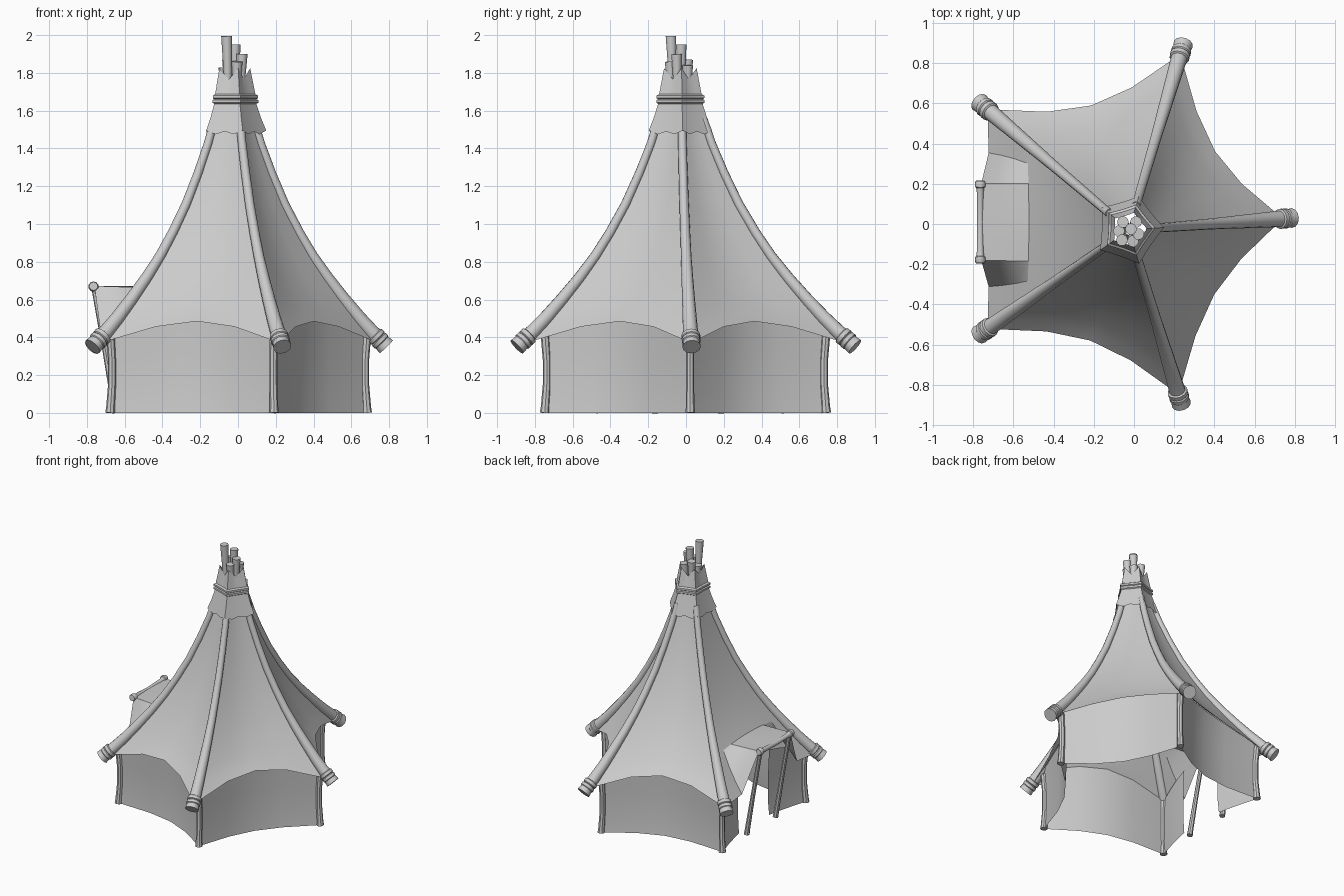
import bpy, bmesh, math
from mathutils import Vector

if "Cube" in bpy.data.objects:
    bpy.data.objects.remove(bpy.data.objects["Cube"])

HUB = Vector((-0.025, -0.03, 0))
ENDS = [Vector(p) for p in ((0.785, 0.03, 0), (0.245, 0.895, 0), (-0.77, 0.605, 0),
                            (-0.77, -0.55, 0), (0.235, -0.895, 0))]
DOOR = 2                       # the panel between ends 2 and 3 holds the entrance
EAVE, LIFT = 0.945, 0.68
WALLS = (0.875, 0.835, 0.875, 0.875, 0.83)      # reach of each wall corner
# height of a roof pole at each fraction of its reach from the hub
SLOPE = [(0.13, 1.56), (0.18, 1.425), (0.25, 1.27), (0.335, 1.105), (0.43, 0.955), (0.52, 0.83),
         (0.62, 0.712), (0.72, 0.605), (0.82, 0.505), (0.9, 0.432), (1.0, 0.35)]


def interp(table, t):
    for (a, u), (b, v) in zip(table, table[1:]):
        if t <= b:
            return u + (v - u) * (t - a) / (b - a)
    return table[-1][1]


def finish(name, bm, angle=40):
    bmesh.ops.recalc_face_normals(bm, faces=bm.faces)
    me = bpy.data.meshes.new(name)
    bm.to_mesh(me)
    bm.free()
    me.shade_smooth()
    me.set_sharp_from_angle(angle=math.radians(angle))
    ob = bpy.data.objects.new(name, me)
    bpy.context.collection.objects.link(ob)
    return ob


def sheet(name, rows, closed=False, angle=40):
    bm = bmesh.new()
    g = [[bm.verts.new(p) for p in r] for r in rows]
    n = len(rows[0])
    for a, b in zip(g, g[1:]):
        for j in range(n if closed else n - 1):
            k = (j + 1) % n
            bm.faces.new((a[j], a[k], b[k], b[j]))
    return finish(name, bm, angle)


def tube(name, pts, radii, sides=12):
    pts = [Vector(p) for p in pts]
    d = (pts[-1] - pts[0]).normalized()
    ref = Vector((1, 0, 0)) if abs(d.y) > 0.9 else Vector((0, 1, 0))
    bm = bmesh.new()
    rings = []
    for i, (p, r) in enumerate(zip(pts, radii)):
        t = (pts[min(i + 1, len(pts) - 1)] - pts[max(i - 1, 0)]).normalized()
        u = t.cross(ref).normalized()
        v = t.cross(u)
        rings.append([bm.verts.new(p + r * (math.cos(a) * u + math.sin(a) * v))
                      for a in (2 * math.pi * k / sides for k in range(sides))])
    for a, b in zip(rings, rings[1:]):
        for k in range(sides):
            m = (k + 1) % sides
            bm.faces.new((a[k], a[m], b[m], b[k]))
    bm.faces.new(rings[0])
    bm.faces.new(rings[-1])
    return finish(name, bm)


def on_pole(i, t, z=None):
    p = HUB.lerp(ENDS[i % 5], t)
    p.z = interp(SLOPE, t) if z is None else z
    return p


def cloth(i, t, s, sag=0.16):
    """Point on the roof cloth between two poles, sagging inward and arched at the eave."""
    p = on_pole(i, t).lerp(on_pole(i + 1, t), s)
    b = 4 * s * (1 - s)
    q = HUB.lerp(p, 1 - sag * b * (0.5 + 0.5 * t / EAVE))
    q.z = p.z + (0.115 * b - 0.025) * (t / EAVE) ** 4
    return q


def door_cloth(t, s):
    """Roof cloth of the entrance side, lifted outward into an awning."""
    p = cloth(DOOR, t, s, 0.02)
    if t >= LIFT:
        w = (t - LIFT) / (EAVE - LIFT)
        if abs(s - 0.5) < 0.26:
            a = cloth(DOOR, LIFT, s, 0.02)
            p = a.lerp(Vector((-0.76, 0.01 - 0.76 * (s - 0.5), 0.672)), w)
        elif 0.1 < s < 0.9:
            p.y = 0.01 + (p.y - 0.01) * (1 - 0.18 * w)
            p.z -= 0.03 * w
    return p


# roof cloth, walls, roof poles and corner posts
S4 = [k / 4 for k in range(5)]
S8 = [k / 8 for k in range(9)]
TS = [t for t, _ in SLOPE if t < 0.65] + [LIFT, 0.77, 0.86, EAVE]
ring_r = [(0.0, 0.02), (0.5, 0.027), (0.9, 0.04), (0.922, 0.041), (0.926, 0.05), (0.944, 0.05),
          (0.948, 0.044), (0.952, 0.05), (0.968, 0.05), (0.972, 0.045), (1.0, 0.049)]
BOW = [(0.0, 1.0), (0.2, 0.985), (0.6, 0.985), (1.0, 1.0)]


def wall_rows(i, ss):
    rows = []
    for f, k in BOW:
        row = []
        for s in ss:
            p = cloth(i, WALLS[i] * (1 - s) + WALLS[(i + 1) % 5] * s, s)
            q = HUB.lerp(Vector((p.x, p.y, 0)), k)
            q.z = (p.z - 0.006) * f
            row.append(q)
        rows.append(row)
    return rows


for i in range(5):
    if i == DOOR:
        sheet("entrance_roof", [[door_cloth(t, s) for s in S8] for t in TS], angle=25)
        sheet("entrance_wall_back", wall_rows(i, (0, 0.1, 0.2, 0.28)))
        sheet("entrance_wall_front", wall_rows(i, (0.7, 0.8, 0.9, 1)))
    else:
        sheet("roof_panel", [[cloth(i, t, s) for s in S4] for t in TS])
        sheet("wall_panel", wall_rows(i, S4))
    ts = [t for t, _ in SLOPE[:-1]] + [t for t, _ in ring_r[3:]]
    tube("roof_pole", [on_pole(i, t) for t in ts], [interp(ring_r, t) for t in ts])
    tube("corner_post", [on_pole(i, WALLS[i] * k, z) for k, z in
                         ((1.0, 0), (0.997, 0.03), (0.985, 0.15), (0.985, 0.28), (1.0, 0.43))],
         (0.026, 0.023, 0.021, 0.021, 0.023), 8)


# pentagonal collar with wavy hem, two bands and torn top edge
def collar_row(r, z, dip_q=0.0, dip_m=0.0):
    row = []
    for i in range(5):
        a, b = [HUB + (ENDS[k % 5] - HUB).normalized() * r for k in (i, i + 1)]
        for s in (0, 0.25, 0.5, 0.75):
            p = HUB.lerp(a.lerp(b, s), 1 - 0.03 * 4 * s * (1 - s))
            p.z = z - (0, dip_q, dip_m, dip_q)[int(s * 4)]
            row.append(p)
    return row


sheet("collar", [collar_row(0.175, 1.495, 0.02, 0.005), collar_row(0.148, 1.56), collar_row(0.123, 1.636),
                 collar_row(0.133, 1.642), collar_row(0.133, 1.656), collar_row(0.123, 1.661),
                 collar_row(0.132, 1.666), collar_row(0.132, 1.68), collar_row(0.117, 1.688),
                 collar_row(0.09, 1.825, 0.03, 0.06)], closed=True, angle=35)

# bundle of pole tips poking out of the collar
for x, y, z in ((-0.06, -0.08, 1.995), (-0.015, -0.025, 1.95), (0.022, -0.05, 1.9), (-0.055, 0.01, 1.87),
                (-0.005, -0.085, 1.86), (0.01, 0.01, 1.84), (-0.075, -0.035, 1.83)):
    top = Vector((x, y, z))
    foot = HUB.lerp(Vector((x, y, 0)), 0.7)
    foot.z = 1.6
    tube("pole_tip", (foot, foot.lerp(top, 0.6), top), (0.022, 0.023, 0.029), 10)

# awning bar with knobbed ends, and its two leaning posts
ys = (-0.195, -0.185, -0.165, -0.16, -0.14, 0.01, 0.16, 0.18, 0.185, 0.205, 0.215)
tube("awning_bar", [(-0.765, y, 0.66 + 0.25 * (y - 0.01) ** 2) for y in ys],
     (0.022, 0.027, 0.027, 0.021, 0.018, 0.016, 0.018, 0.021, 0.027, 0.027, 0.022), 10)
for y in (-0.165, 0.185):
    tube("awning_post", ((-0.645, y, 0), (-0.65, y, 0.03), (-0.7, y, 0.32), (-0.76, y, 0.655)),
         (0.021, 0.019, 0.016, 0.015), 8)
